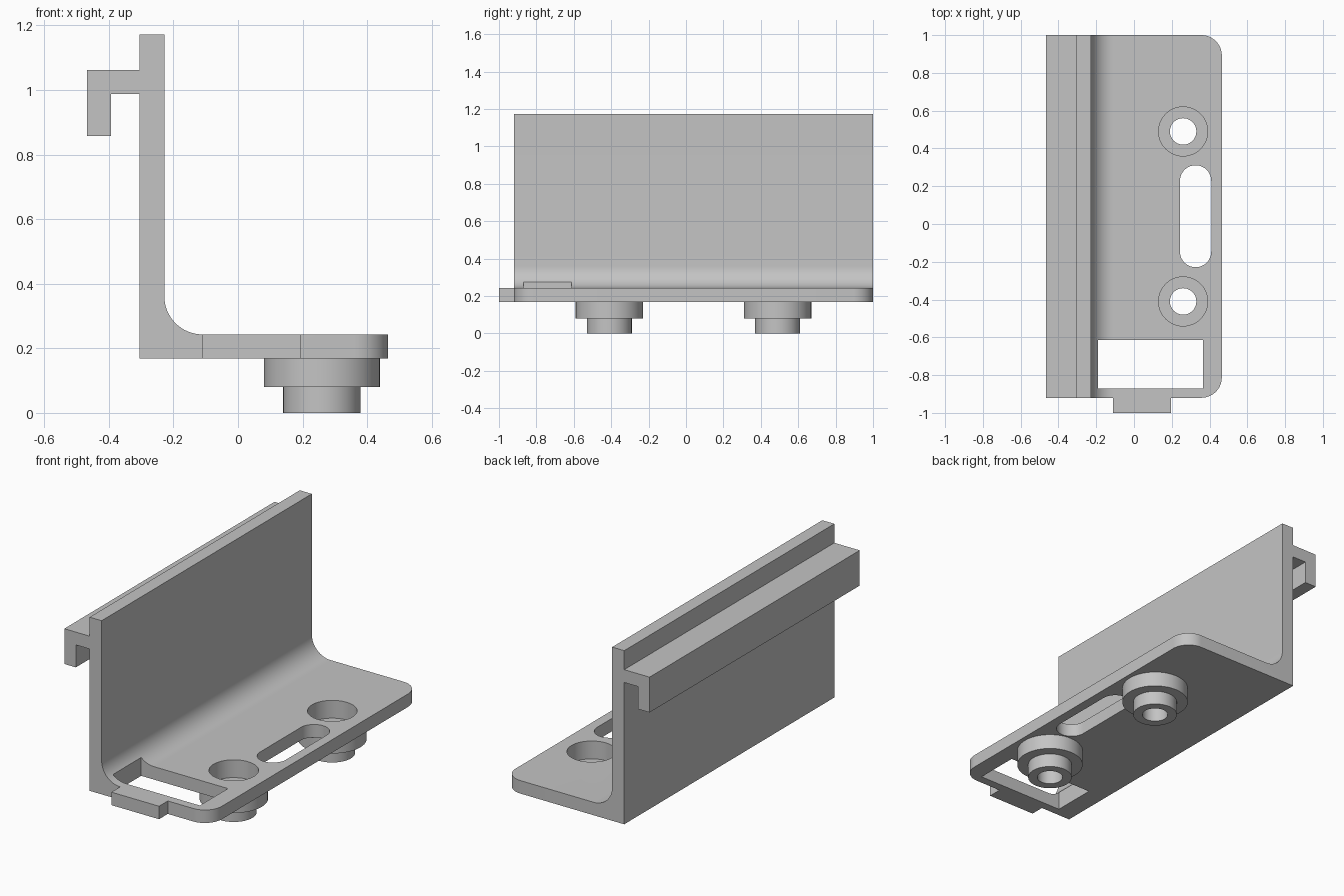
import bpy, bmesh
from math import cos, sin, pi, radians
from mathutils import Vector, Matrix

cube = bpy.data.objects.get("Cube")
if cube:
    bpy.data.objects.remove(cube, do_unlink=True)

GREY = (0.55, 0.55, 0.55, 1)
grey = bpy.data.materials.new("plain_grey")
grey.use_nodes = True
grey.diffuse_color = GREY
grey.node_tree.nodes["Principled BSDF"].inputs["Base Color"].default_value = GREY

# Main levels and positions
BOTTOM, TOP = 0.168, 0.243
FRONT, BACK = -0.92, 1.0
RIM = 0.465
HOLE_X, HOLE_YS = 0.26, (-0.41, 0.49)


def arc(cx, cy, r, start, end, steps):
    angles = [radians(start + (end - start) * i / steps) for i in range(steps + 1)]
    return [(cx + r * cos(a), cy + r * sin(a)) for a in angles]


def finish(name, bm):
    bmesh.ops.recalc_face_normals(bm, faces=bm.faces)
    mesh = bpy.data.meshes.new(name)
    bm.to_mesh(mesh)
    bm.free()
    mesh.materials.append(grey)
    obj = bpy.data.objects.new(name, mesh)
    bpy.context.collection.objects.link(obj)
    return obj


def extrude(points, direction):
    """Closed outline of 3D points pushed along a direction."""
    bm = bmesh.new()
    face = bm.faces.new([bm.verts.new(p) for p in points])
    moved = bmesh.ops.extrude_face_region(bm, geom=[face])["geom"]
    verts = [v for v in moved if isinstance(v, bmesh.types.BMVert)]
    bmesh.ops.translate(bm, verts=verts, vec=direction)
    return bm


def upright(name, outline, z0, z1):
    return finish(name, extrude([(x, y, z0) for x, y in outline], (0, 0, z1 - z0)))


def rectangle(x0, x1, y0, y1):
    return [(x0, y0), (x1, y0), (x1, y1), (x0, y1)]


def smooth(obj):
    bpy.ops.object.select_all(action='DESELECT')
    obj.select_set(True)
    bpy.context.view_layer.objects.active = obj
    bpy.ops.object.shade_smooth_by_angle(angle=radians(30))


# Bracket: wall, hook and base plate as one profile with a fillet
profile = [(-0.305, BOTTOM), (RIM, BOTTOM), (RIM, TOP)]
profile += arc(-0.11, 0.361, 0.118, 270, 180, 16)
profile += [(-0.228, 1.172), (-0.305, 1.172), (-0.305, 1.062), (-0.467, 1.062),
            (-0.467, 0.858), (-0.393, 0.858), (-0.393, 0.988), (-0.305, 0.988)]
bm = extrude([(x, FRONT, z) for x, z in profile], (0, BACK - FRONT, 0))

# Rounded plate corners
corners = [e for e in bm.edges
           if all(abs(v.co.x - RIM) < 1e-4 for v in e.verts)
           and abs(e.verts[0].co.y - e.verts[1].co.y) < 1e-4]
bmesh.ops.bevel(bm, geom=corners, offset=0.108, offset_type='OFFSET',
                segments=12, profile=0.5, affect='EDGES')
bracket = finish("bracket", bm)

# Cutters: window, slot and screw head holes
slot = arc(0.326, 0.228, 0.083, 0, 180, 20) + arc(0.326, -0.146, 0.083, 180, 360, 20)
cutters = [upright("window_cutter", rectangle(-0.19, 0.365, -0.87, -0.613), 0.1, 0.5),
           upright("slot_cutter", slot, 0.1, 0.4)]
for y in HOLE_YS:
    circle = arc(HOLE_X, y, 0.13, 0, 360, 48)[:-1]
    cutters.append(upright("hole_cutter", circle, 0.1, 0.4))

bpy.context.view_layer.objects.active = bracket
for cutter in cutters:
    cutter.hide_render = True
    mod = bracket.modifiers.new("cut", 'BOOLEAN')
    mod.operation = 'DIFFERENCE'
    mod.solver = 'EXACT'
    mod.object = cutter
    bpy.ops.object.modifier_apply(modifier=mod.name)
    bpy.data.objects.remove(cutter, do_unlink=True)
smooth(bracket)

# Front tab
upright("front_tab", rectangle(-0.11, 0.195, -1.0, FRONT), BOTTOM, TOP)

# Stepped hollow bosses turned around the screw holes
section = [(0.07, 0), (0.12, 0), (0.12, 0.08), (0.18, 0.08),
           (0.18, BOTTOM), (0.13, BOTTOM), (0.13, 0.14), (0.07, 0.14)]
for name, y in zip(("front_boss", "back_boss"), HOLE_YS):
    bm = bmesh.new()
    ring = [bm.verts.new((r, 0, z)) for r, z in section]
    edges = [bm.edges.new((ring[i - 1], ring[i])) for i in range(len(ring))]
    bmesh.ops.spin(bm, geom=ring + edges, cent=(0, 0, 0), axis=(0, 0, 1),
                   angle=2 * pi, steps=48, use_merge=True)
    bmesh.ops.remove_doubles(bm, verts=bm.verts, dist=1e-4)
    bmesh.ops.transform(bm, matrix=Matrix.Translation(Vector((HOLE_X, y, 0))), verts=bm.verts)
    smooth(finish(name, bm))
